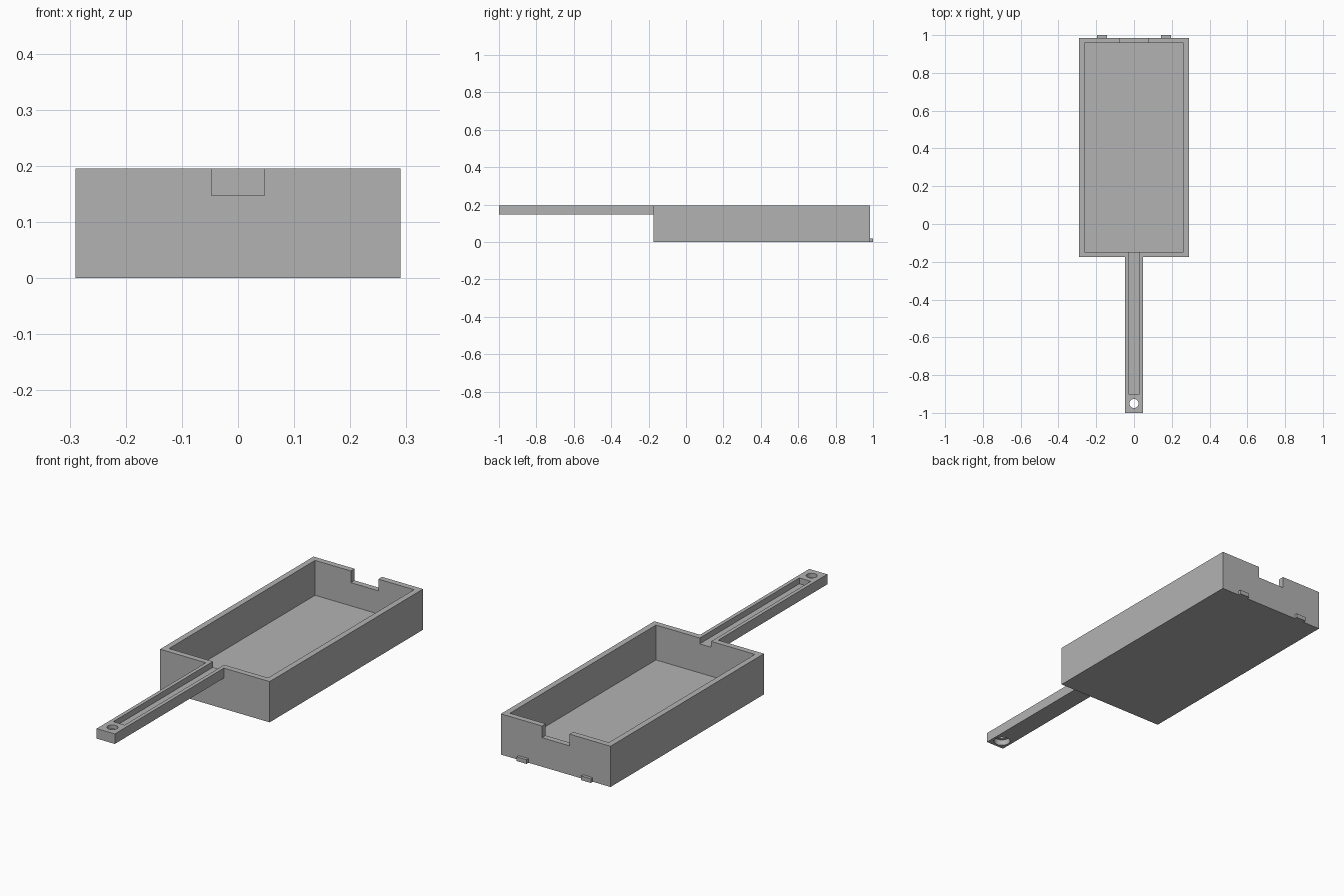
import bpy
import math

cube = bpy.data.objects.get("Cube")
if cube:
    bpy.data.objects.remove(cube, do_unlink=True)

grey = bpy.data.materials.new("plain grey")
grey.use_nodes = True
colour = (0.45, 0.45, 0.45, 1)
grey.diffuse_color = colour
grey.node_tree.nodes["Principled BSDF"].inputs["Base Color"].default_value = colour


def box(name, x, y, z):
    """Box from (low, high) ranges on each axis."""
    bpy.ops.mesh.primitive_cube_add(size=1)
    ob = bpy.context.object
    ob.name = name
    ob.location = [(a + b) / 2 for a, b in (x, y, z)]
    ob.scale = [b - a for a, b in (x, y, z)]
    bpy.ops.object.transform_apply(location=True, rotation=False, scale=True)
    ob.data.materials.append(grey)
    return ob


def cylinder(name, radius, y, z):
    bpy.ops.mesh.primitive_cylinder_add(
        vertices=48, radius=radius, depth=z[1] - z[0], location=(0, y, sum(z) / 2))
    ob = bpy.context.object
    ob.name = name
    ob.data.materials.append(grey)
    return ob


def combine(target, tool, operation):
    """Apply a boolean and discard the tool object."""
    tool.hide_render = True
    bpy.ops.object.select_all(action='DESELECT')
    bpy.context.view_layer.objects.active = target
    target.select_set(True)
    mod = target.modifiers.new(operation, 'BOOLEAN')
    mod.operation = operation
    mod.solver = 'EXACT'
    mod.object = tool
    bpy.ops.object.modifier_apply(modifier=mod.name)
    bpy.data.objects.remove(tool, do_unlink=True)


HALF_W, FRONT, BACK, TOP = 0.29, -0.175, 0.985, 0.195
WALL = 0.028
ABOVE = TOP + 0.1
HANDLE_Z = 0.147
HOLE_Y = -0.95

# Tray body with its handle
tray = box("tray_with_handle", (-HALF_W, HALF_W), (FRONT, BACK), (0, TOP))
combine(tray, box("handle", (-0.048, 0.048), (-1, FRONT + 0.015), (HANDLE_Z, TOP)), 'UNION')

# Open cavity
inner = HALF_W - WALL
combine(tray, box("cavity", (-inner, inner), (FRONT + WALL, BACK - WALL), (WALL, ABOVE)),
        'DIFFERENCE')

# Handle channel running through the front wall
combine(tray, box("channel", (-0.03, 0.03), (-0.9, FRONT + 0.1), (TOP - WALL, ABOVE)),
        'DIFFERENCE')

# Notch in the back wall
combine(tray, box("notch", (-0.073, 0.073), (BACK - 0.1, BACK + 0.1), (TOP - 0.056, ABOVE)),
        'DIFFERENCE')

# Hanging hole, widened from below
combine(tray, cylinder("hole", 0.024, HOLE_Y, (0, ABOVE)), 'DIFFERENCE')
combine(tray, cylinder("recess", 0.037, HOLE_Y, (0, HANDLE_Z + 0.028)), 'DIFFERENCE')

bpy.ops.object.select_all(action='DESELECT')
tray.select_set(True)
bpy.context.view_layer.objects.active = tray
bpy.ops.object.shade_smooth_by_angle(angle=math.radians(30))

# Small tabs at the foot of the back wall
for side, name in ((-1, "right_tab"), (1, "left_tab")):
    cx = side * 0.17
    box(name, (cx - 0.026, cx + 0.026), (BACK, 1), (0, 0.02))
